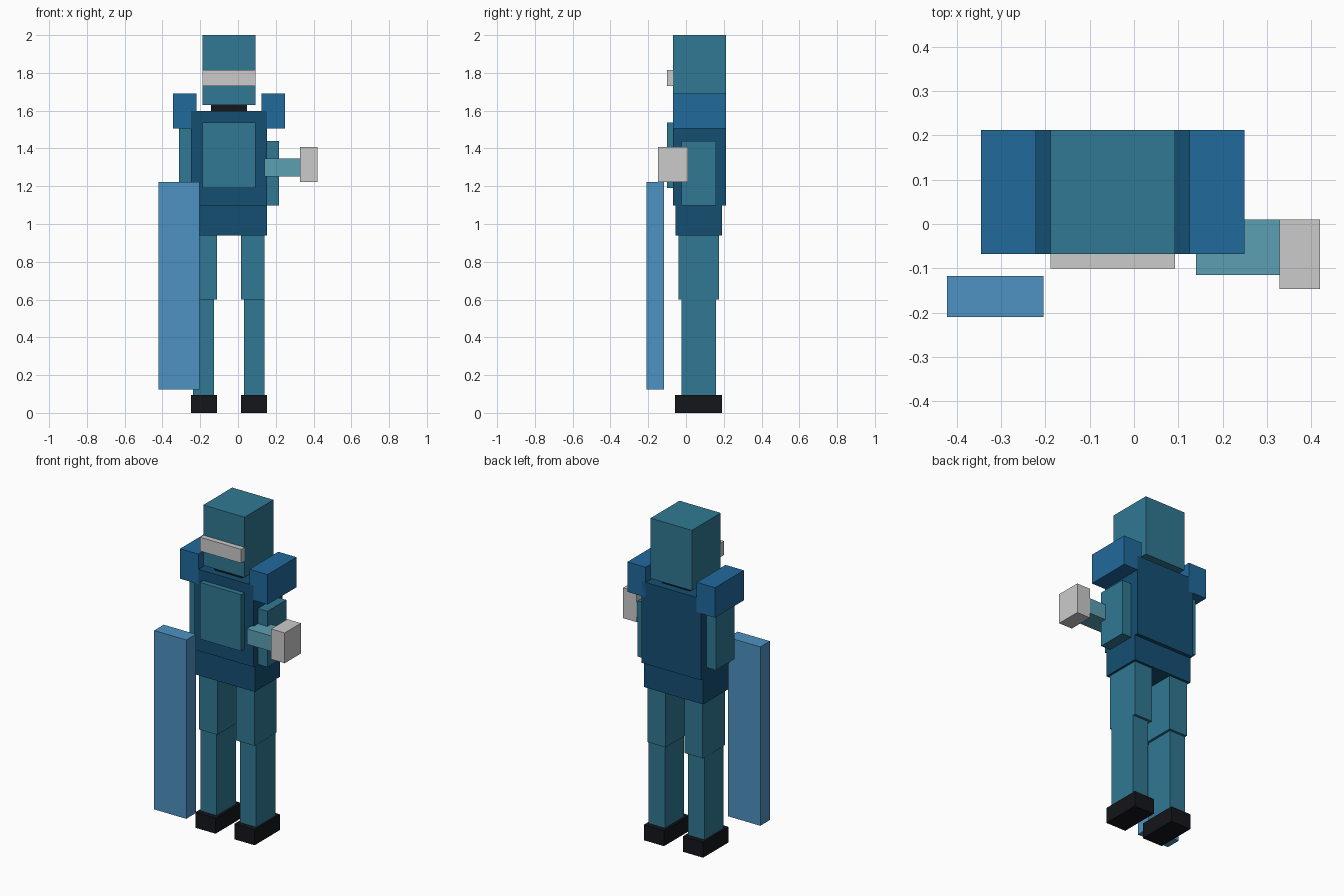
import bpy, bmesh
from mathutils import Vector

if "Cube" in bpy.data.objects:
    bpy.data.objects.remove(bpy.data.objects["Cube"])

MID = -0.048  # x of the body's symmetry plane


def material(name, rgb):
    m = bpy.data.materials.new(name)
    m.diffuse_color = [(c / 255) ** 2.2 for c in rgb] + [1]
    m.use_nodes = True
    m.node_tree.nodes["Principled BSDF"].inputs["Base Color"].default_value = m.diffuse_color
    return m


teal = material("teal", (52, 120, 146))
navy = material("navy", (27, 80, 114))
blue = material("blue", (38, 105, 155))
light_blue = material("light_blue", (78, 145, 193))
pale_teal = material("pale_teal", (92, 158, 178))
black = material("black", (27, 28, 32))


def box(name, x, y, z, mat=None):
    """Flat-faced box from (min, max) ranges on each axis."""
    lo, hi = Vector((x[0], y[0], z[0])), Vector((x[1], y[1], z[1]))
    bm = bmesh.new()
    bmesh.ops.create_cube(bm, size=1)
    bmesh.ops.scale(bm, vec=hi - lo, verts=bm.verts)
    mesh = bpy.data.meshes.new(name)
    bm.to_mesh(mesh)
    bm.free()
    if mat:
        mesh.materials.append(mat)
    ob = bpy.data.objects.new(name, mesh)
    ob.location = (lo + hi) / 2
    bpy.context.collection.objects.link(ob)


def centred(name, half, y, z, mat=None):
    box(name, (MID - half, MID + half), y, z, mat)


def pair(name, inner, outer, y, z, mat):
    """Two boxes mirrored about the body's middle."""
    box("right_" + name, (MID + inner, MID + outer), y, z, mat)
    box("left_" + name, (MID - outer, MID - inner), y, z, mat)


# Head, visor and neck
centred("head", 0.14, (-0.068, 0.212), (1.63, 2.0), teal)
centred("visor", 0.14, (-0.10, -0.068), (1.73, 1.815))
centred("neck", 0.095, (-0.025, 0.165), (1.597, 1.63), black)

# Torso
centred("torso", 0.201, (-0.068, 0.212), (1.097, 1.597), navy)
centred("chest_plate", 0.14, (-0.10, -0.068), (1.19, 1.537), teal)
centred("pelvis", 0.201, (-0.056, 0.19), (0.94, 1.097), navy)
pair("shoulder_pad", 0.173, 0.297, (-0.068, 0.212), (1.506, 1.69), blue)

# Legs
pair("thigh", 0.064, 0.188, (-0.04, 0.175), (0.6, 0.94), teal)
pair("shin", 0.079, 0.189, (-0.025, 0.16), (0.095, 0.6), teal)
pair("foot", 0.064, 0.201, (-0.057, 0.19), (0, 0.095), black)

# Arms: the right one is bent and holds out a fist
box("right_upper_arm", (0.11, 0.217), (-0.025, 0.158), (1.097, 1.44), teal)
box("right_forearm", (0.14, 0.328), (-0.115, 0.01), (1.252, 1.347), pale_teal)
box("right_hand", (0.328, 0.42), (-0.147, 0.01), (1.222, 1.408))
box("left_upper_arm", (-0.313, -0.206), (-0.025, 0.158), (1.155, 1.506), teal)

# Shield
box("shield", (-0.422, -0.204), (-0.21, -0.117), (0.125, 1.222), light_blue)
